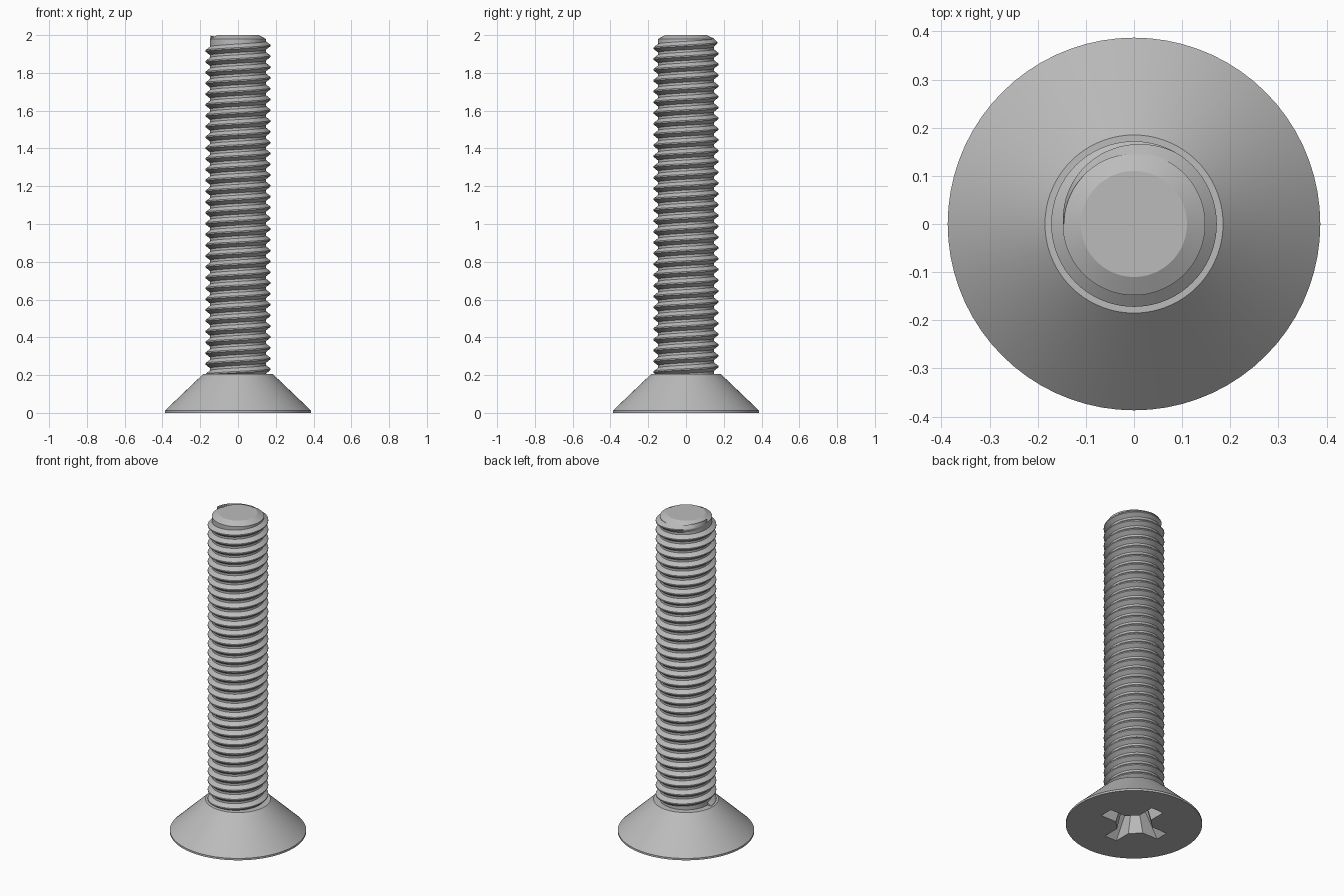
import bpy, bmesh
from math import pi, cos, sin, radians

if "Cube" in bpy.data.objects:
    bpy.data.objects.remove(bpy.data.objects["Cube"])

PITCH = 2 / 35
CORE_R, CREST_R = 0.148, 0.172
HEAD_TOP = 0.205
SEGMENTS = 72

steel = bpy.data.materials.new("grey steel")
steel.use_nodes = True
steel.diffuse_color = (0.5, 0.5, 0.5, 1)
steel.node_tree.nodes["Principled BSDF"].inputs["Base Color"].default_value = (0.5, 0.5, 0.5, 1)


def loft(name, rings, closed=True):
    """Skin a list of point rings, cap both ends and shade by angle."""
    bm = bmesh.new()
    loops = [[bm.verts.new(p) for p in ring] for ring in rings]
    n = len(loops[0])
    for low, high in zip(loops, loops[1:]):
        for i in range(n):
            j = (i + 1) % n
            bm.faces.new((low[i], low[j], high[j], high[i]))
    bm.faces.new(loops[0][::-1])
    bm.faces.new(loops[-1])
    bmesh.ops.recalc_face_normals(bm, faces=bm.faces)
    mesh = bpy.data.meshes.new(name)
    bm.to_mesh(mesh)
    bm.free()
    mesh.materials.append(steel)
    obj = bpy.data.objects.new(name, mesh)
    bpy.context.collection.objects.link(obj)
    return obj


def activate(obj):
    bpy.ops.object.select_all(action="DESELECT")
    obj.select_set(True)
    bpy.context.view_layer.objects.active = obj


def smooth(obj):
    activate(obj)
    bpy.ops.object.shade_smooth_by_angle(angle=radians(25))


def turned(name, profile):
    """Round part from (radius, height) pairs."""
    angles = [2 * pi * i / SEGMENTS for i in range(SEGMENTS)]
    return loft(name, [[(r * cos(a), r * sin(a), z) for a in angles] for r, z in profile])


def cross_ring(reach, half, corner, z):
    """Cross outline with chamfered inner corners."""
    ring = []
    for k in range(4):
        c, s = cos(k * pi / 2), sin(k * pi / 2)
        for x, y in ((corner, -half), (reach, -half), (reach, half), (corner, half)):
            ring.append((x * c - y * s, x * s + y * c, z))
    return ring


# Countersunk head
head = turned("countersunk_head", [(0.387, 0), (0.387, 0.012), (0.185, HEAD_TOP)])

# Cross drive recess cut into the underside
cutter = loft("recess_cutter", [
    cross_ring(0.213, 0.043, 0.103, -0.01),
    cross_ring(0.207, 0.042, 0.1, 0),
    cross_ring(0.095, 0.03, 0.056, 0.16),
    cross_ring(0.02, 0.008, 0.012, 0.18),
])
cutter.hide_render = True
activate(head)
cut = head.modifiers.new("recess", "BOOLEAN")
cut.operation = "DIFFERENCE"
cut.solver = "EXACT"
cut.object = cutter
bpy.ops.object.modifier_apply(modifier=cut.name)
bpy.data.objects.remove(cutter)
smooth(head)

# Shank core with chamfered tip
smooth(turned("shank_core", [(CORE_R, 0.19), (CORE_R, 1.98), (0.11, 2)]))

# Helical thread, fading into the core at the tip
TOP_Z = 1.945                       # crest height where the angle is zero
FADE_START, FADE_END = radians(60), pi
turns = 31
sections = []
steps = turns * SEGMENTS
for i in range(steps + 1):
    a = FADE_END - 2 * pi * turns * (1 - i / steps)
    z = TOP_Z + PITCH * a / (2 * pi)
    fade = min(1, (FADE_END - a) / (FADE_END - FADE_START))
    crest = CORE_R - 0.001 + (CREST_R - CORE_R + 0.001) * fade
    root = CORE_R - 0.003
    base, tip = PITCH * 0.43, PITCH * 0.06
    sections.append([(r * cos(a), r * sin(a), z + h) for r, h in
                     ((root, -base), (crest, -tip), (crest, tip), (root, base))])
smooth(loft("thread", sections))
